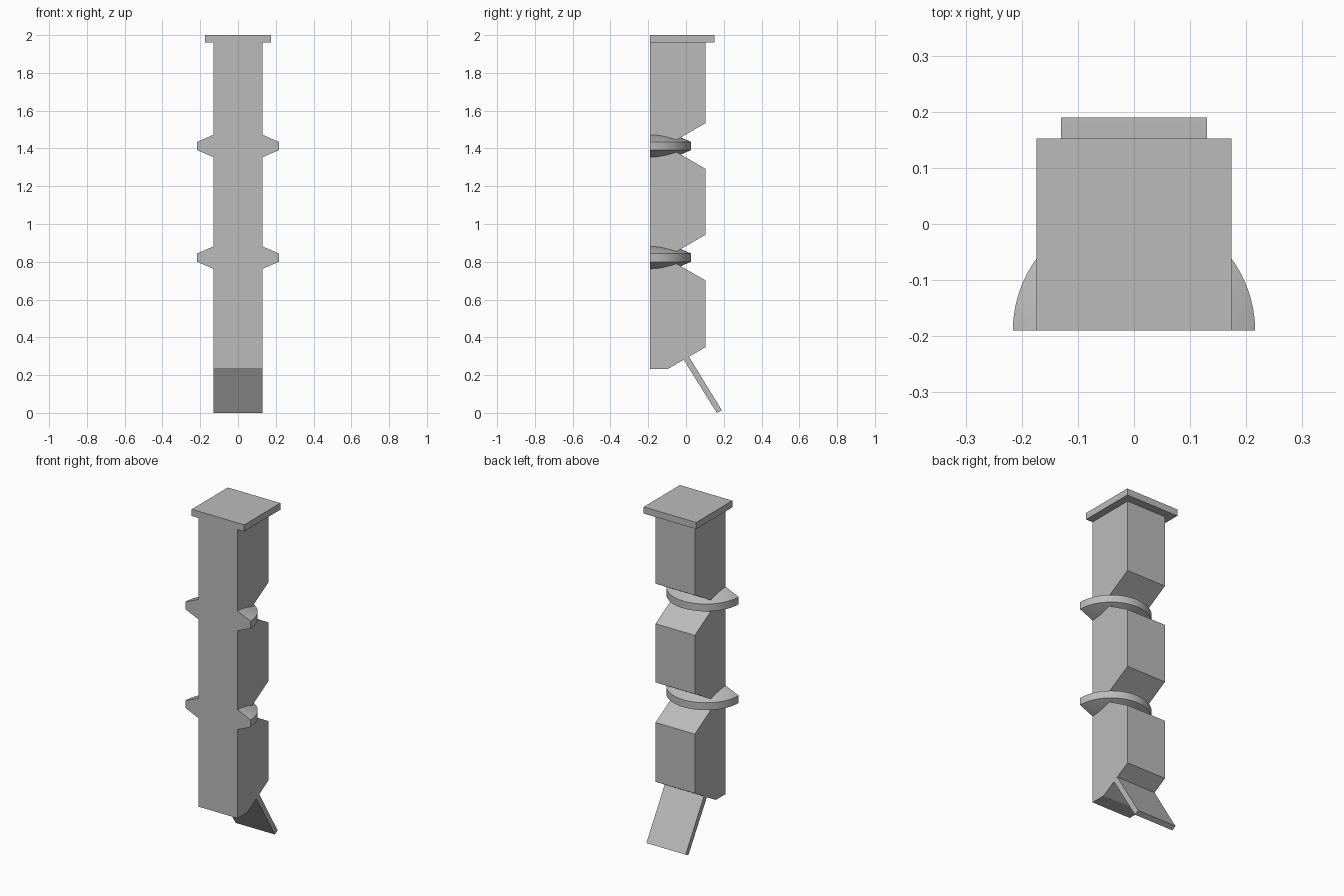
import bpy
import bmesh
import math
from mathutils import Matrix, Vector

cube = bpy.data.objects.get("Cube")
if cube:
    bpy.data.objects.remove(cube, do_unlink=True)

FRONT = -0.19
HALF_WIDTH = 0.13
LEVELS = (0.822, 1.413)   # heights of the collars and notches

grey = bpy.data.materials.new("mid_grey")
grey.use_nodes = True
colour = (0.5, 0.5, 0.5, 1)
grey.diffuse_color = colour
grey.node_tree.nodes["Principled BSDF"].inputs["Base Color"].default_value = colour


def finish(bm, name):
    bmesh.ops.recalc_face_normals(bm, faces=bm.faces[:])
    mesh = bpy.data.meshes.new(name)
    bm.to_mesh(mesh)
    bm.free()
    mesh.materials.append(grey)
    obj = bpy.data.objects.new(name, mesh)
    bpy.context.collection.objects.link(obj)
    return obj


def side_profile(name, points, half_width):
    """Extrude a (y, z) outline across x."""
    bm = bmesh.new()
    face = bm.faces.new([bm.verts.new((-half_width, y, z)) for y, z in points])
    new = bmesh.ops.extrude_face_region(bm, geom=[face])["geom"]
    verts = [v for v in new if isinstance(v, bmesh.types.BMVert)]
    bmesh.ops.translate(bm, verts=verts, vec=(2 * half_width, 0, 0))
    return finish(bm, name)


def half_collar(name, z):
    """Half of a double cone with a straight rim, flat at the front."""
    bm = bmesh.new()
    outline = [(0, -0.116), (0.216, -0.022), (0.216, 0.022), (0, 0.116)]
    verts = [bm.verts.new((r, FRONT, z + h)) for r, h in outline]
    edges = [bm.edges.new(pair) for pair in zip(verts, verts[1:])]
    bmesh.ops.spin(bm, geom=verts + edges, cent=Vector((0, FRONT, z)),
                   axis=(0, 0, 1), angle=math.pi, steps=32)
    bmesh.ops.remove_doubles(bm, verts=bm.verts[:], dist=0.0001)
    bmesh.ops.holes_fill(bm, edges=[e for e in bm.edges if e.is_boundary])
    obj = finish(bm, name)
    bpy.ops.object.select_all(action="DESELECT")
    obj.select_set(True)
    bpy.context.view_layer.objects.active = obj
    bpy.ops.object.shade_smooth_by_angle(angle=math.radians(20))


# Shaft with a slanted foot and a V notch in the back at each collar
shaft = [(FRONT, 0.232), (-0.097, 0.232), (0.102, 0.347)]
for z in LEVELS:
    shaft += [(0.102, z - 0.12), (-0.106, z), (0.102, z + 0.12)]
shaft += [(0.102, 1.97), (FRONT, 1.97)]
side_profile("shaft", shaft, HALF_WIDTH)

# Cap, flush with the front
side_profile("cap", [(FRONT, 1.96), (0.152, 1.96), (0.152, 2), (FRONT, 2)], 0.174)

# Slanted plate under the foot
side_profile("foot_plate", [(-0.012, 0.281), (0.163, 0), (0.19, 0.014),
                            (0.182, 0.026), (0.016, 0.297)], HALF_WIDTH)

# Collars around the notches
for name, z in zip(("lower_collar", "upper_collar"), LEVELS):
    half_collar(name, z)
